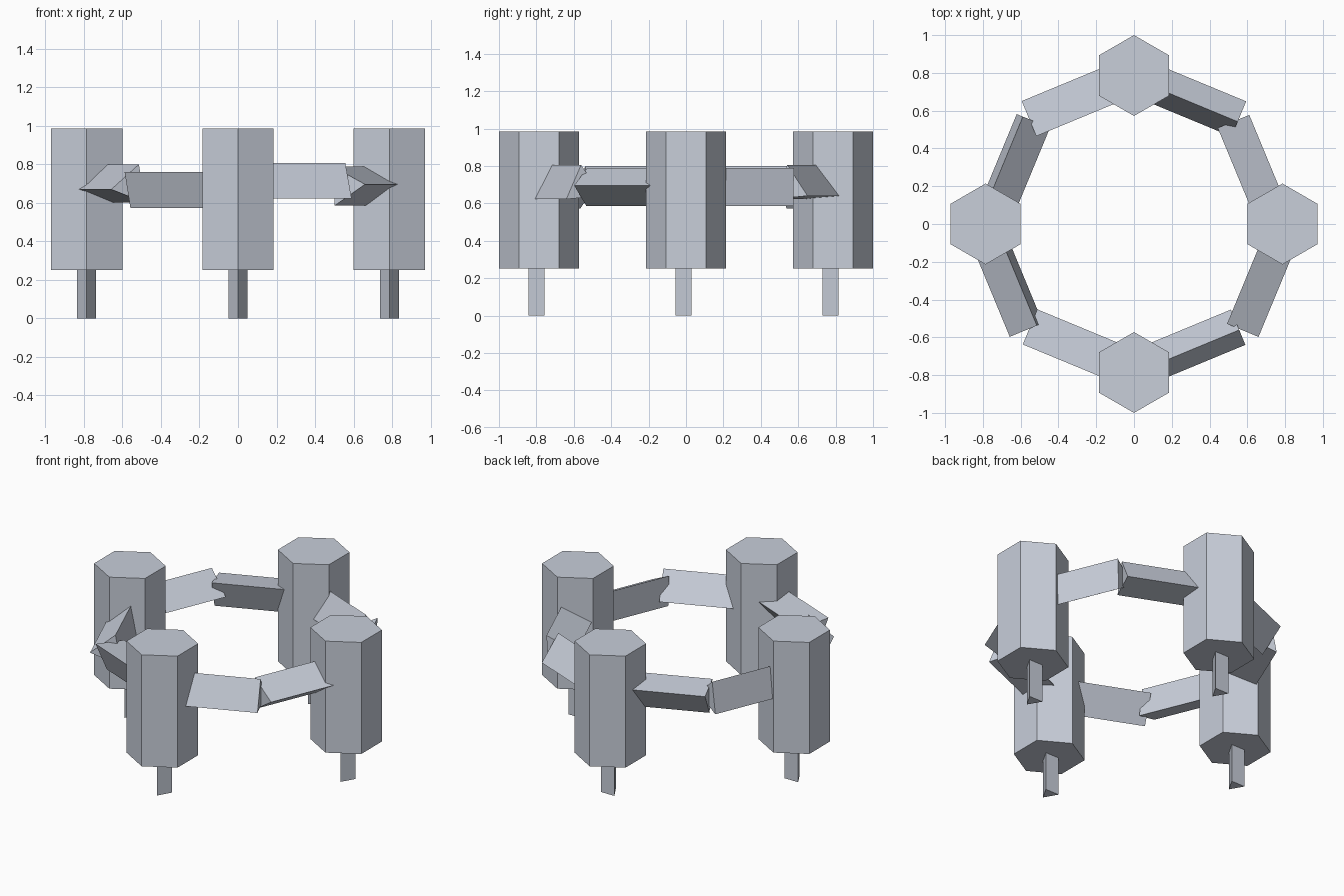
import bpy
import bmesh
from math import radians, sin, cos
from mathutils import Vector

cube = bpy.data.objects.get("Cube")
if cube:
    bpy.data.objects.remove(cube, do_unlink=True)

# Single pale blue-grey finish
COLOUR = (0.58, 0.62, 0.70, 1.0)
mat = bpy.data.materials.new("pale_blue_grey")
mat.use_nodes = True
mat.diffuse_color = COLOUR
mat.node_tree.nodes["Principled BSDF"].inputs["Base Color"].default_value = COLOUR

UP = Vector((0, 0, 1))


def prism(name, sides, radius, start, end, first, roll=0.0):
    """Regular prism from start to end; 'first' points at corner zero before rolling."""
    start, end = Vector(start), Vector(end)
    axis = (end - start).normalized()
    first = Vector(first).normalized()
    second = axis.cross(first)
    bm = bmesh.new()
    ring = []
    for i in range(sides):
        a = roll + radians(360 * i / sides)
        ring.append(bm.verts.new(start + radius * (first * cos(a) + second * sin(a))))
    base = bm.faces.new(ring)
    solid = bmesh.ops.extrude_face_region(bm, geom=[base], use_keep_orig=True)
    moved = [v for v in solid["geom"] if isinstance(v, bmesh.types.BMVert)]
    bmesh.ops.translate(bm, verts=moved, vec=end - start)
    bmesh.ops.recalc_face_normals(bm, faces=bm.faces)
    mesh = bpy.data.meshes.new(name)
    bm.to_mesh(mesh)
    bm.free()
    mesh.materials.append(mat)
    obj = bpy.data.objects.new(name, mesh)
    bpy.context.collection.objects.link(obj)
    return obj


# Four hexagonal posts, each on a thin three-sided leg
POST_DISTANCE = 0.786
for side, x, y in (("front", 0, -1), ("left", 1, 0), ("back", 0, 1), ("right", -1, 0)):
    spot = Vector((x, y, 0)) * POST_DISTANCE
    prism(side + "_post", 6, 0.214, spot + UP * 0.252, spot + UP * 0.985, (0, 1, 0))
    prism(side + "_leg", 3, 0.057, spot, spot + UP * 0.252, (0, -1, 0))

# Ring of three-sided beams; the rolls mirror from back to front
RAIL_DISTANCE, RAIL_HEIGHT, RAIL_HALF = 0.721, 0.69, 0.30
for side, azimuth, roll in (("left_outer", 22.5, -33), ("left_inner", 67.5, 5),
                            ("right_inner", 112.5, -67), ("right_outer", 157.5, -20)):
    for end, flip in (("back", 1), ("front", -1)):
        a = radians(azimuth * flip)
        outward = Vector((cos(a), sin(a), 0))
        along = outward.cross(UP)
        middle = outward * RAIL_DISTANCE + UP * RAIL_HEIGHT
        # positive roll leans the first corner outward
        prism(end + "_" + side + "_rail", 3, 0.117,
              middle + along * RAIL_HALF, middle - along * RAIL_HALF,
              UP, radians(-roll * flip))
